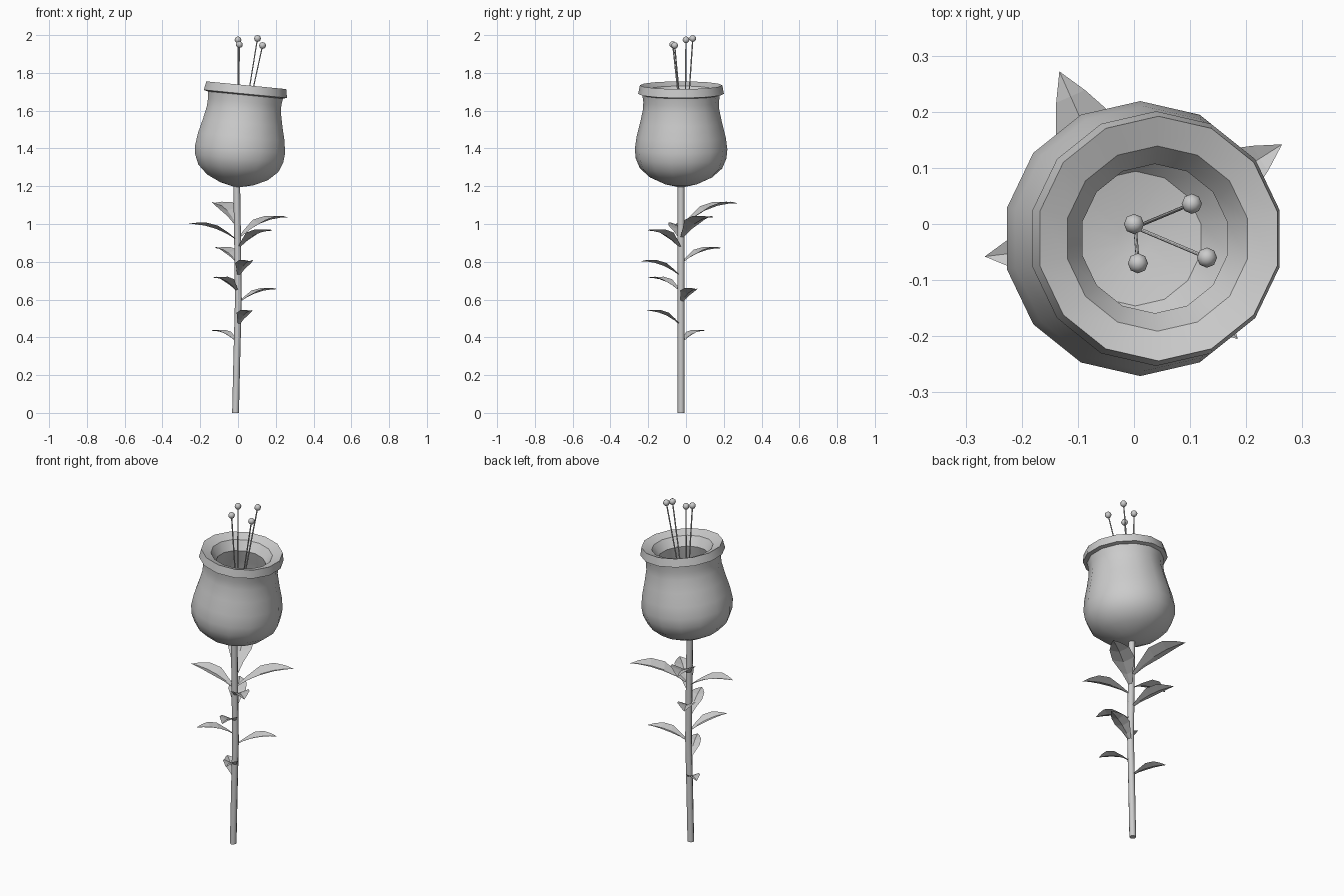
import bpy, bmesh
from math import sin, cos, pi, radians
from mathutils import Vector, Matrix

cube = bpy.data.objects.get("Cube")
if cube:
    bpy.data.objects.remove(cube, do_unlink=True)

GREY = (0.6, 0.6, 0.6, 1)
grey = bpy.data.materials.new("light grey")
grey.use_nodes = True
grey.diffuse_color = GREY
grey.node_tree.nodes["Principled BSDF"].inputs["Base Color"].default_value = GREY


def finish(name, bm, angle=None, fix_normals=True):
    """Turn a bmesh into a named, shaded object."""
    if fix_normals:
        bmesh.ops.recalc_face_normals(bm, faces=bm.faces)
    mesh = bpy.data.meshes.new(name)
    bm.to_mesh(mesh)
    bm.free()
    mesh.materials.append(grey)
    obj = bpy.data.objects.new(name, mesh)
    bpy.context.collection.objects.link(obj)
    if angle:
        bpy.ops.object.select_all(action='DESELECT')
        obj.select_set(True)
        bpy.context.view_layer.objects.active = obj
        bpy.ops.object.shade_smooth_by_angle(angle=radians(angle))
    return obj


def loft(rings, sides):
    """Skin circles given as (centre, radius), with capped ends."""
    bm = bmesh.new()
    loops = []
    for centre, radius in rings:
        angles = [pi / 2 + 2 * pi * i / sides for i in range(sides)]
        loops.append([bm.verts.new(Vector(centre) + Vector((radius * cos(a), radius * sin(a), 0)))
                      for a in angles])
    for low, high in zip(loops, loops[1:]):
        for i in range(sides):
            j = (i + 1) % sides
            bm.faces.new((low[i], low[j], high[j], high[i]))
    bm.faces.new(loops[0][::-1])
    bm.faces.new(loops[-1])
    return bm


# Stem, very slightly bowed
STEM = [(-0.013, 0), (-0.006, 0.3), (0.002, 0.6), (-0.002, 0.9), (-0.007, 1.22)]
STEM_Y = -0.026
finish("stem", loft([((x, STEM_Y, z), 0.018) for x, z in STEM], 8), 50)

# Bloom: outer wall, rim band, funnel lip, then the cavity, as (radius, height)
PROFILE = [(0.02, 0), (0.09, 0.016), (0.165, 0.05), (0.218, 0.098), (0.24, 0.15),
           (0.245, 0.2), (0.236, 0.265), (0.217, 0.34), (0.202, 0.41), (0.2, 0.45),
           (0.205, 0.488), (0.227, 0.494), (0.218, 0.54),
           (0.165, 0.52), (0.133, 0.47), (0.15, 0.4), (0.185, 0.28),
           (0.18, 0.18), (0.12, 0.11), (0.03, 0.09)]
bloom = finish("bloom", loft([((0, 0, h), r) for r, h in PROFILE], 14), 30)
bloom.data.transform(Matrix.Translation((-0.008, STEM_Y, 1.197)) @ Matrix.Rotation(radians(5.5), 4, 'Y'))

# Stamens: thin filaments fanning out from one root, each with a round head
ROOT = Vector((0.002, -0.006, 1.36))
HEADS = [(0, 0, 1.975), (0.103, 0.036, 1.982), (0.13, -0.06, 1.945), (0.007, -0.07, 1.95)]
for n, head in enumerate(HEADS, 1):
    tip = Vector(head)
    finish(f"filament_{n}", loft([(ROOT.lerp(tip, t), 0.0035) for t in (0, 0.5, 1)], 6), 65)
    bm = bmesh.new()
    bmesh.ops.create_uvsphere(bm, u_segments=8, v_segments=6, radius=0.018,
                              matrix=Matrix.Translation(tip))
    finish(f"stamen_head_{n}", bm, 50)

# Leaves: arched midrib with two blades folded upwards
# Each entry is the tip (x, y, z) and the height where it leaves the stem
LEAVES = [(-0.133, 0.272, 1.11, 0.98), (-0.266, -0.058, 1.0, 0.91),
          (0.264, 0.142, 1.035, 0.92), (0.185, -0.205, 0.965, 0.87),
          (-0.12, 0.19, 0.872, 0.79), (0.065, -0.24, 0.803, 0.72),
          (-0.13, -0.2, 0.715, 0.64), (0.21, 0.06, 0.655, 0.58),
          (0.07, -0.21, 0.54, 0.46), (-0.14, 0.1, 0.435, 0.37)]
# (position along the leaf, half width as a share of the length)
BLADE = [(0, 0.02), (0.2, 0.09), (0.42, 0.185), (0.65, 0.165), (0.85, 0.08)]


def leaf(name, x, y, z, base_z):
    base = Vector((0, STEM_Y, base_z))
    run = Vector((x, y - STEM_Y, 0))
    side = Vector((-run.y, run.x, 0)).normalized()
    rise = z - base_z
    length = (run.length ** 2 + rise ** 2) ** 0.5
    bm = bmesh.new()
    rows = []
    for t, w in BLADE:
        mid = base + run * t + Vector((0, 0, rise * (1 - (1 - t) ** 2.2)))
        out = side * w * length
        lift = Vector((0, 0, 0.35 * w * length))
        rows.append([bm.verts.new(p) for p in (mid + out + lift, mid, mid - out + lift)])
    for a, b in zip(rows, rows[1:]):
        for i in (0, 1):
            bm.faces.new((a[i], a[i + 1], b[i + 1], b[i]))
    tip = bm.verts.new((x, y, z))
    for i in (0, 1):
        bm.faces.new((rows[-1][i], rows[-1][i + 1], tip))
    finish(name, bm, fix_normals=False)


for n, spec in enumerate(LEAVES, 1):
    leaf(f"leaf_{n}", *spec)
